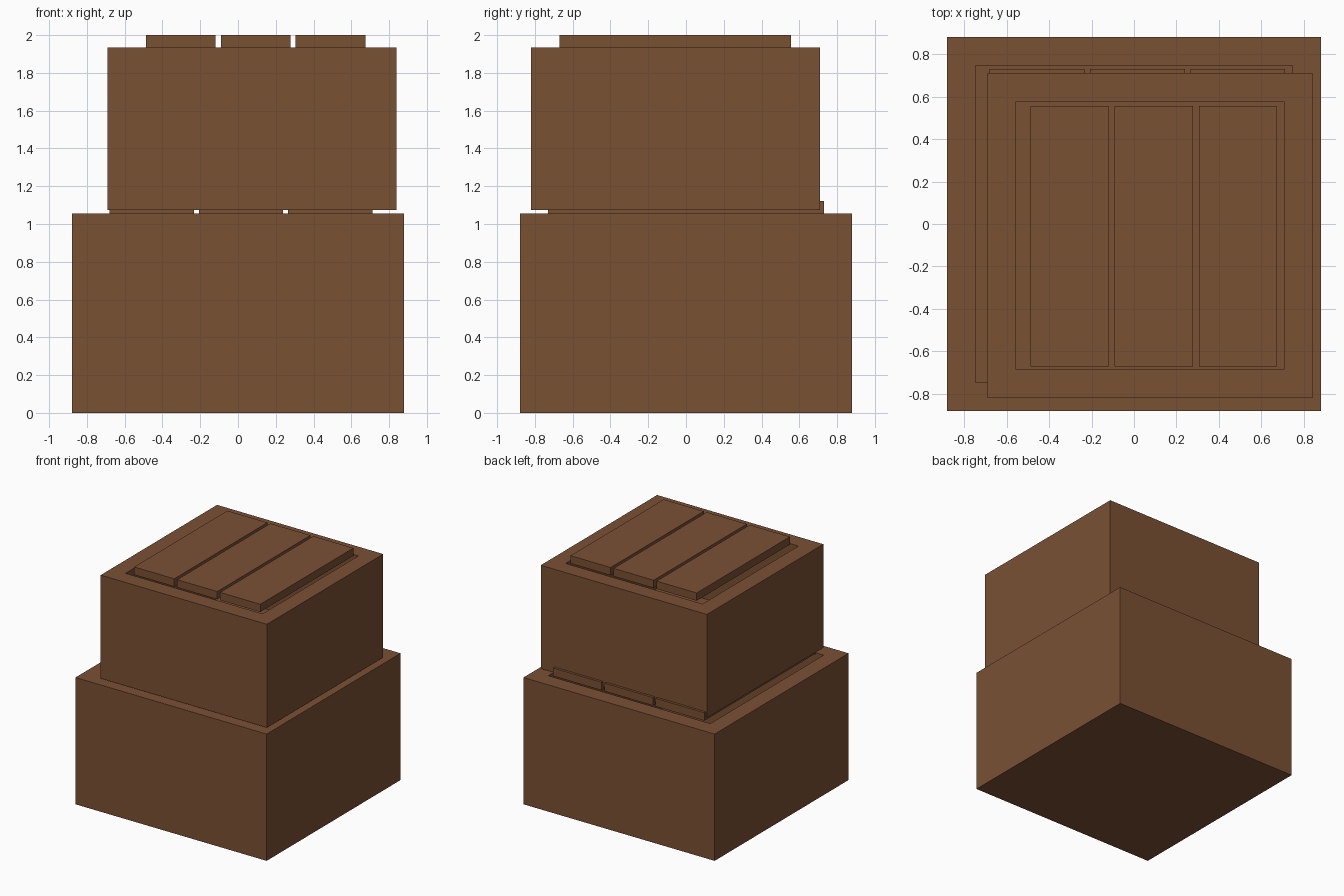
import bpy, bmesh
from mathutils import Matrix, Vector

if "Cube" in bpy.data.objects:
    bpy.data.objects.remove(bpy.data.objects["Cube"])

wood = bpy.data.materials.new("brown_wood")
wood.diffuse_color = (0.195, 0.082, 0.034, 1)
wood.use_nodes = True
wood.node_tree.nodes["Principled BSDF"].inputs["Base Color"].default_value = wood.diffuse_color


def make_box(name, lo, hi, cavity=None):
    """Box between two corners; cavity = (wall, floor) hollows it from the top."""
    lo, hi = Vector(lo), Vector(hi)
    bm = bmesh.new()
    bmesh.ops.create_cube(bm, size=1, matrix=Matrix.Translation((lo + hi) / 2)
                          @ Matrix.Diagonal((*(hi - lo), 1)))
    if cavity:
        wall, floor = cavity
        top = max(bm.faces, key=lambda f: f.calc_center_median().z)
        bmesh.ops.inset_region(bm, faces=[top], thickness=wall)
        # Sink the inset face: extrude, then drop the old cap
        new = bmesh.ops.extrude_discrete_faces(bm, faces=[top])["faces"][0]
        for v in new.verts:
            v.co.z = lo.z + floor
        bm.normal_update()
    mesh = bpy.data.meshes.new(name)
    bm.to_mesh(mesh)
    bm.free()
    mesh.materials.append(wood)
    obj = bpy.data.objects.new(name, mesh)
    bpy.context.collection.objects.link(obj)


# Open-topped crates, one stacked on the other
make_box("lower_crate", (-0.88, -0.88, 0), (0.88, 0.88, 1.055), (0.19, 0.19))
make_box("upper_crate", (-0.69, -0.82, 1.075), (0.84, 0.71, 1.935), (0.19, 0.19))

# Lid slats spanning each opening from front to back
for label, spans, y0, y1, z0, z1 in (
    ("lower", ((-0.68, -0.232), (-0.207, 0.239), (0.266, 0.712)), -0.73, 0.73, 1.055, 1.122),
    ("upper", ((-0.487, -0.118), (-0.091, 0.278), (0.305, 0.674)), -0.67, 0.555, 1.935, 2.0),
):
    for i, (x0, x1) in enumerate(spans):
        make_box(f"{label}_lid_slat_{i + 1}", (x0, y0, z0), (x1, y1, z1))
